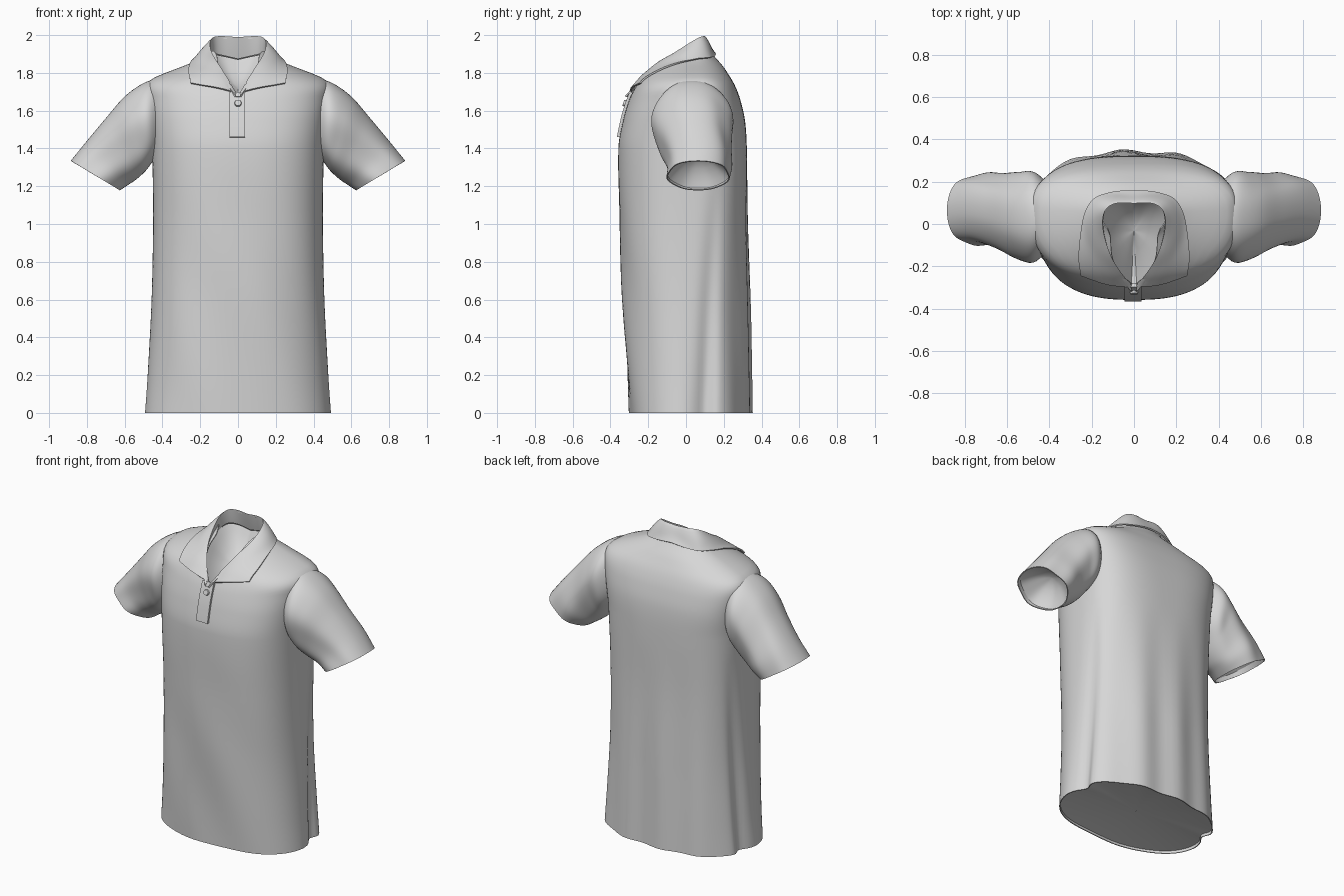
import bpy, bmesh, math
from mathutils import Vector
from mathutils.bvhtree import BVHTree

if "Cube" in bpy.data.objects:
    bpy.data.objects.remove(bpy.data.objects["Cube"])

cloth = bpy.data.materials.new("light grey cloth")
cloth.diffuse_color = (0.68, 0.68, 0.68, 1)
cloth.use_nodes = True
cloth.node_tree.nodes["Principled BSDF"].inputs["Base Color"].default_value = cloth.diffuse_color


def sample(rows, t):
    """Smooth interpolation of table rows keyed by their first value."""
    t = min(max(t, rows[0][0]), rows[-1][0])
    i = 0
    while i < len(rows) - 2 and t > rows[i + 1][0]:
        i += 1

    def slope(j, c):
        a, b = rows[max(j - 1, 0)], rows[min(j + 1, len(rows) - 1)]
        return (b[c] - a[c]) / (b[0] - a[0])
    p, q = rows[i], rows[i + 1]
    h = q[0] - p[0]
    u = (t - p[0]) / h
    return [p[c] * (2*u**3 - 3*u*u + 1) + q[c] * (3*u*u - 2*u**3)
            + h * (slope(i, c) * (u**3 - 2*u*u + u) + slope(i + 1, c) * (u**3 - u*u))
            for c in range(1, len(p))]


def loft(rings, closed):
    """Skin a list of point rows with quads."""
    bm = bmesh.new()
    vs = [[bm.verts.new(p) for p in r] for r in rings]
    n = len(rings[0])
    for a, b in zip(vs, vs[1:]):
        for j in range(n if closed else n - 1):
            k = (j + 1) % n
            bm.faces.new((a[j], a[k], b[k], b[j]))
    bmesh.ops.recalc_face_normals(bm, faces=bm.faces)
    return bm


def finish(bm, name, thick=0, offset=-1):
    me = bpy.data.meshes.new(name)
    bm.to_mesh(me)
    ob = bpy.data.objects.new(name, me)
    bpy.context.collection.objects.link(ob)
    me.materials.append(cloth)
    bpy.ops.object.select_all(action='DESELECT')
    ob.select_set(True)
    bpy.context.view_layer.objects.active = ob
    if thick:
        m = ob.modifiers.new("thickness", 'SOLIDIFY')
        m.thickness, m.offset = thick, offset
        bpy.ops.object.modifier_apply(modifier=m.name)
    bpy.ops.object.shade_smooth_by_angle(angle=math.radians(45))
    return ob


def bowl(name, rim, depth):
    """Close an opening with a shallow bowl sunk along the depth vector."""
    mid = sum(rim, Vector()) / len(rim)
    finish(loft([[mid + (p - mid) * r + Vector(depth) * (1 - r * r) for p in rim]
                 for r in (.985, .85, .7, .5, .3, .1, .005)], True), name)


# Body: height, half width, front y, back y, centre y, front and back squareness
BODY = [
    (0.0, .495, -.30, .345, .02, 2.4, 2.4), (0.2, .48, -.312, .342, .02, 2.4, 2.4),
    (0.6, .458, -.335, .335, .02, 2.4, 2.4), (1.0, .45, -.35, .325, .02, 2.5, 2.6),
    (1.4, .455, -.358, .322, .02, 2.6, 2.9), (1.55, .468, -.333, .312, .03, 2.6, 3.1),
    (1.66, .484, -.30, .287, .045, 2.5, 3.1), (1.72, .49, -.272, .265, .055, 2.5, 2.9),
    (1.76, .468, -.25, .245, .06, 2.3, 2.6), (1.79, .41, -.225, .226, .06, 2.1, 2.3),
    (1.83, .305, -.185, .20, .06, 2.0, 2.1), (1.86, .23, -.15, .175, .06, 2.0, 2.0),
    (1.89, .175, -.10, .148, .055, 2.0, 2.0), (1.915, .158, -.07, .13, .05, 2.0, 2.0)]


def body_point(a, z):
    w, yf, yb, yc, nf, nb = sample(BODY, z)
    s, c = math.sin(a), math.cos(a)
    n = nf if c > 0 else nb
    x = math.copysign(abs(s) ** (2 / n), s) * w
    depth = (yc - yf) if c > 0 else (yb - yc)
    y = yc - math.copysign(abs(c) ** (2 / n), c) * depth
    low = max(0, 1 - z / 1.3)
    # slanting side folds and soft ripples
    deg = math.degrees(math.acos(max(-1, min(1, c))))
    x *= 1 - .09 * low * math.exp(-((deg - 100 - 8 * z) / 8) ** 2)
    if c < 0:
        y += .009 * min(1, 1.6 * low) * math.cos((x + .05) * 24) * abs(c)
    else:
        y += .005 * math.sin(x * 13 + z * 6) * c * min(1, 2 * low)
    return Vector((x, y, z))


N = 128
angles = [2 * math.pi * j / N for j in range(N)]
rings = [[body_point(a, 1.4 * i / 28) for a in angles] for i in range(29)]
for i in range(1, 27):
    row = []
    for a in angles:
        top = 1.915
        if math.cos(a) > 0:      # V-shaped front neckline
            top = 1.68 + .235 * min(1, abs(math.sin(a)) / .8) ** .5
        row.append(body_point(a, 1.4 + (top - 1.4) * i / 26))
    rings.append(row)
body = loft(rings, True)
tree = BVHTree.FromBMesh(body)
# open the armholes underneath the sleeves
holes = []
for f in body.faces:
    c = f.calc_center_median()
    if abs(c.x) > .42 and ((c.y - .04) / .11) ** 2 + ((c.z - 1.56) / .15) ** 2 < 1:
        holes.append(f)
bmesh.ops.delete(body, geom=holes, context='FACES')
finish(body, "shirt_body", .006)

# Closed underside just inside the hem
bowl("hem_underside", [body_point(a, .015) for a in angles], (0, 0, .03))

# Sleeves: key, top x, top z, bottom x, bottom z, front y, back y
SLEEVE = [
    (0, .42, 1.768, .39, 1.39, -.12, .19), (1, .50, 1.746, .447, 1.335, -.18, .248),
    (2, .60, 1.675, .49, 1.28, -.165, .242), (3, .70, 1.56, .54, 1.235, -.125, .235),
    (4, .80, 1.44, .585, 1.205, -.10, .24), (5, .885, 1.335, .625, 1.178, -.10, .23)]
for side, label in ((1, "right"), (-1, "left")):
    rings = []
    for i in range(31):
        t = i / 6
        tx, tz, bx, bz, yf, yb = sample(SLEEVE, t)
        row = []
        for j in range(64):
            a = 2 * math.pi * j / 64
            k = (1 + math.cos(a)) / 2
            r = (yb - yf) / 2 + .006 * math.sin(a * 5 + t) * min(1, t / 2)
            s = math.copysign(abs(math.sin(a)) ** .88, math.sin(a))
            row.append(Vector((side * (bx + (tx - bx) * k), (yf + yb) / 2 - r * s,
                               bz + (tz - bz) * k)))
        rings.append(row)
    finish(loft(rings, True), label + "_sleeve", .006)
    bowl(label + "_cuff_lining", rings[-2], (-.06 * side, 0, .09))

# Collar: key from back to front, fold line xyz, outer edge xyz
COLLAR = [
    (0, 0, .10, 1.985, 0, .145, 1.89), (1, .08, .10, 1.99, .10, .145, 1.885),
    (2, .13, .075, 1.985, .185, .12, 1.88), (3, .15, .02, 1.955, .23, .05, 1.87),
    (4, .142, -.06, 1.905, .247, -.03, 1.85), (5, .11, -.155, 1.85, .252, -.10, 1.81),
    (6, .062, -.235, 1.775, .253, -.16, 1.77), (7, .014, -.29, 1.695, .245, -.225, 1.732)]
columns = []
for i in range(-42, 43):
    k = abs(i) / 6
    v = sample(COLLAR, k)
    sx = 1 if i >= 0 else -1
    fold, edge = Vector(v[:3]), Vector(v[3:])
    front = max(0, k - 3) / 4
    base = Vector((fold.x, fold.y + .03 * (1 - k / 3.5), fold.z - .11 + .09 * k / 7))
    col = [base, base.lerp(fold, .5), fold]
    for s in range(1, 11):
        t = s / 10
        bulge = math.sin(math.pi * t)
        p = fold.lerp(edge, t) + Vector((0, -.03 * front * bulge, .012 * bulge))
        loc, nor, _, _ = tree.find_nearest(p)   # rest the fall on the shirt
        d = (p - loc).dot(nor)
        want = .011 * min(1, t / .3)
        if d < want and (t > .25 or k > 5):
            p += nor * (want - d)
        col.append(p)
    columns.append([Vector((p.x * sx, p.y, p.z)) for p in col])
# relax the fall so it drapes evenly
for _ in range(6):
    old = [[p.copy() for p in c] for c in columns]
    for i in range(1, len(columns) - 1):
        for j in range(3, 12):
            columns[i][j] = old[i][j] * .4 + .15 * (
                old[i - 1][j] + old[i + 1][j] + old[i][j - 1] + old[i][j + 1])
    for i in (0, -1):
        for j in range(3, 12):
            columns[i][j] = old[i][j] * .5 + .25 * (old[i][j - 1] + old[i][j + 1])
finish(loft(columns, False), "collar", .009, 0)

# Sunken lining closing the neck
bowl("neck_lining", [c[0] for c in columns], (0, .02, -.12))

# Button placket following the chest
rows = []
for i in range(13):
    z = 1.46 + .235 * i / 12
    y = sample(BODY, z)[1] - .005
    rows.append([(x, y, z) for x in (-.046, -.02, .01, .036)])
finish(loft(rows, False), "placket", .018, 0)

# Button
bm = bmesh.new()
bmesh.ops.create_cone(bm, cap_ends=True, segments=24, radius1=.02, radius2=.016, depth=.014)
button = finish(bm, "button")
button.location = (0, sample(BODY, 1.64)[1] - .018, 1.64)
button.rotation_euler = (math.radians(72), 0, 0)
